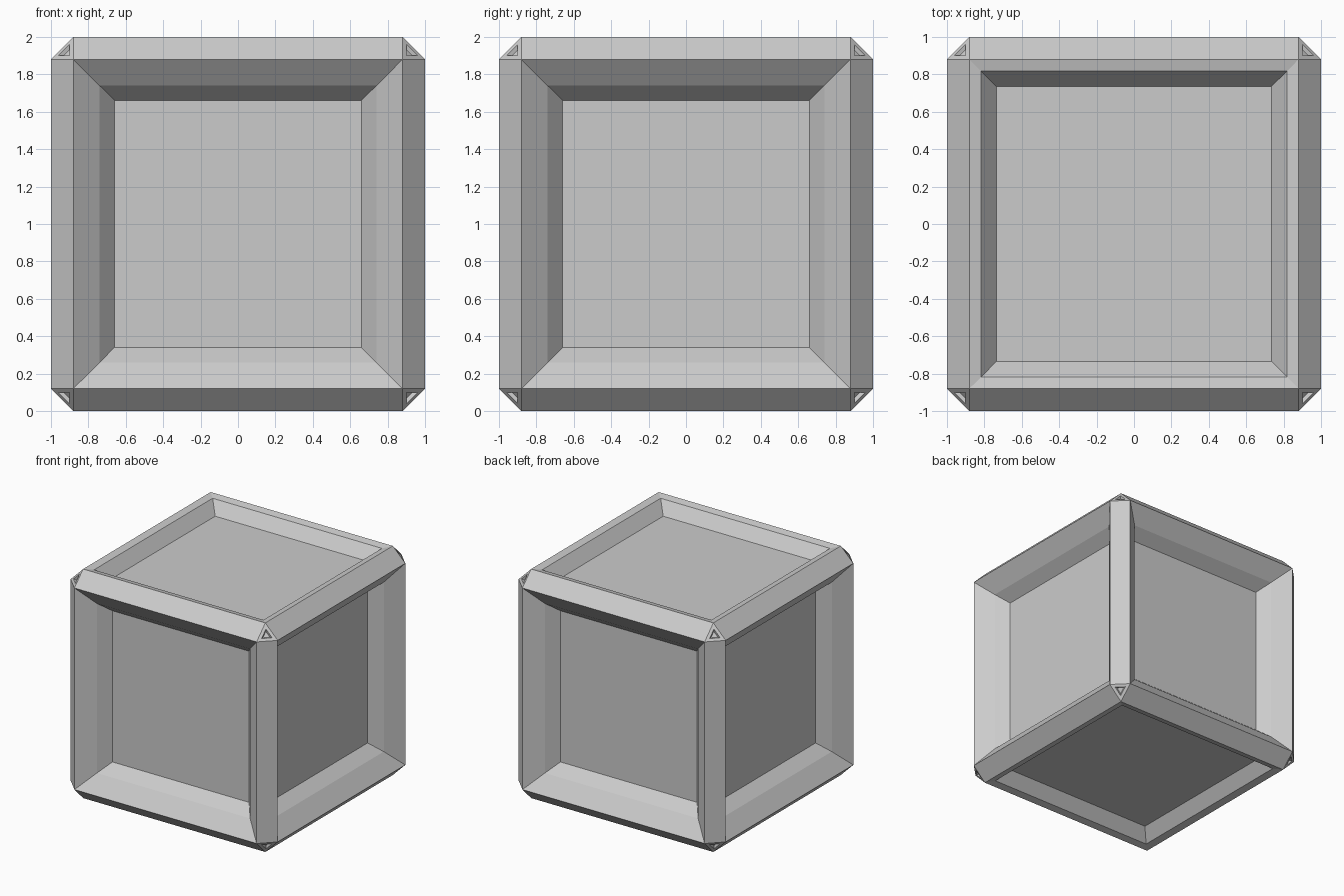
import bpy, bmesh

if "Cube" in bpy.data.objects:
    bpy.data.objects.remove(bpy.data.objects["Cube"])

bm = bmesh.new()

# Block with chamfered edges, leaving a triangle on each corner
bmesh.ops.create_cube(bm, size=2)
bmesh.ops.bevel(bm, geom=bm.edges[:], offset=0.12, offset_type='OFFSET',
                segments=1, profile=0.5, affect='EDGES')
bm.normal_update()

def is_axis_face(f):
    return max(abs(c) for c in f.normal) > 0.99

caps = [f for f in bm.faces if is_axis_face(f) and abs(f.normal.z) > 0.9]
sides = [f for f in bm.faces if is_axis_face(f) and abs(f.normal.z) < 0.1]
corners = [f for f in bm.faces if len(f.verts) == 3]

def recess(faces, steps):
    """Sink each face through successive (inward, down) steps."""
    for inward, down in steps:
        bmesh.ops.inset_individual(bm, faces=faces, thickness=inward,
                                   depth=-down, use_even_offset=True)
        bm.normal_update()

# Side panels: deep two-slope frames
recess(sides, [(0.14, 0.11), (0.08, 0.10)])
# Top and bottom panels: gentle rim, then a steep wall
recess(caps, [(0.062, 0.014), (0.083, 0.103)])
# Small triangular sockets on the corners
recess(corners, [(0.0245, 0.0), (0.008, 0.02)])

bmesh.ops.translate(bm, verts=bm.verts[:], vec=(0, 0, 1))
mesh = bpy.data.meshes.new("panelled_crate")
bm.to_mesh(mesh)
bm.free()
crate = bpy.data.objects.new("panelled_crate", mesh)
bpy.context.collection.objects.link(crate)
